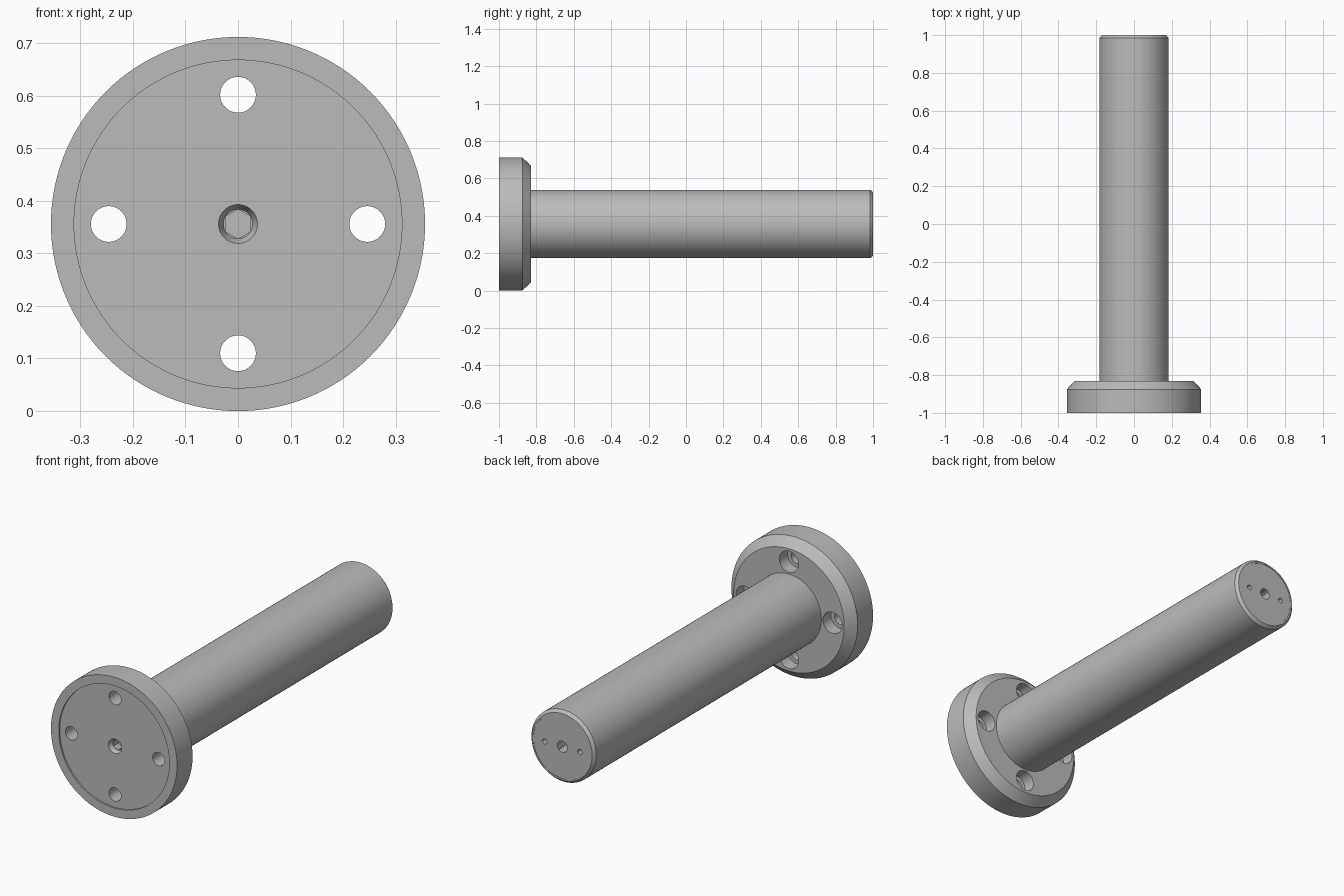
import bpy, bmesh, math
from mathutils import Matrix, Vector

if "Cube" in bpy.data.objects:
    bpy.data.objects.remove(bpy.data.objects["Cube"])

AXIS_Z = 0.356          # height of the long axis
FLANGE_R = 0.356
SHAFT_R = 0.183
HOLE_CIRCLE = 0.246     # distance of the bolt holes from the axis

steel = bpy.data.materials.new("plain_grey_steel")
steel.use_nodes = True
grey = (0.5, 0.5, 0.5, 1)
steel.diffuse_color = grey
steel.node_tree.nodes["Principled BSDF"].inputs["Base Color"].default_value = grey


def lathe(name, profile, steps=128, x=0, z=0):
    """Turn a (radius, y) profile around the y direction, offset from the main axis."""
    bm = bmesh.new()
    verts = [bm.verts.new((0, y, r)) for r, y in profile]
    edges = [bm.edges.new(pair) for pair in zip(verts, verts[1:])]
    bmesh.ops.spin(bm, geom=verts + edges, cent=(0, 0, 0), axis=(0, 1, 0),
                   angle=math.tau, steps=steps, use_duplicate=False)
    bmesh.ops.remove_doubles(bm, verts=bm.verts, dist=1e-5)
    bmesh.ops.recalc_face_normals(bm, faces=bm.faces)
    bm.transform(Matrix.Translation(Vector((x, 0, AXIS_Z + z))))
    mesh = bpy.data.meshes.new(name)
    bm.to_mesh(mesh)
    bm.free()
    mesh.materials.append(steel)
    obj = bpy.data.objects.new(name, mesh)
    bpy.context.collection.objects.link(obj)
    return obj


def drill(part, cutters):
    """Cut each cutter out of the part, then shade it."""
    bpy.ops.object.select_all(action='DESELECT')
    bpy.context.view_layer.objects.active = part
    part.select_set(True)
    for cutter in cutters:
        cutter.hide_render = True
        mod = part.modifiers.new("drill", 'BOOLEAN')
        mod.operation = 'DIFFERENCE'
        mod.solver = 'EXACT'
        mod.object = cutter
        bpy.ops.object.modifier_apply(modifier=mod.name)
        bpy.data.objects.remove(cutter)
    bpy.ops.object.shade_smooth_by_angle(angle=math.radians(25))


# Flange: shallow front recess, chamfered rear rim
flange = lathe("flange", [(0, -0.992), (0.312, -0.992), (0.312, -1), (FLANGE_R, -1),
                          (FLANGE_R, -0.875), (0.312, -0.83), (0, -0.83)])

# Four through holes, counterbored from the rear
flange_cutters = []
for i in range(4):
    a = i * math.pi / 2
    flange_cutters.append(lathe(
        "bolt_hole_cutter",
        [(0, -1.1), (0.034, -1.1), (0.034, -0.895), (0.054, -0.895), (0.054, -0.7), (0, -0.7)],
        48, HOLE_CIRCLE * math.cos(a), HOLE_CIRCLE * math.sin(a)))

# Central hexagonal socket with a conical mouth
flange_cutters.append(lathe("socket_mouth_cutter",
                            [(0, -1.1), (0.037, -1.1), (0.037, -0.992), (0.028, -0.97), (0, -0.97)], 48))
flange_cutters.append(lathe("hex_socket_cutter",
                            [(0, -1.1), (0.028, -1.1), (0.028, -0.93), (0, -0.93)], 6))
drill(flange, flange_cutters)

# Shaft: chamfered rear end with a barely sunk end face
shaft = lathe("shaft", [(0, -0.84), (SHAFT_R, -0.84), (SHAFT_R, 0.985), (0.17, 1),
                        (0.162, 1), (0.162, 0.998), (0, 0.998)])

# Centre hole and two small pin holes in the rear end
drill(shaft, [lathe("end_hole_cutter", [(0, 0.92), (r, 0.92), (r, 1.1), (0, 1.1)], 32, x)
              for x, r in ((0, 0.028), (-0.1, 0.013), (0.1, 0.013))])
